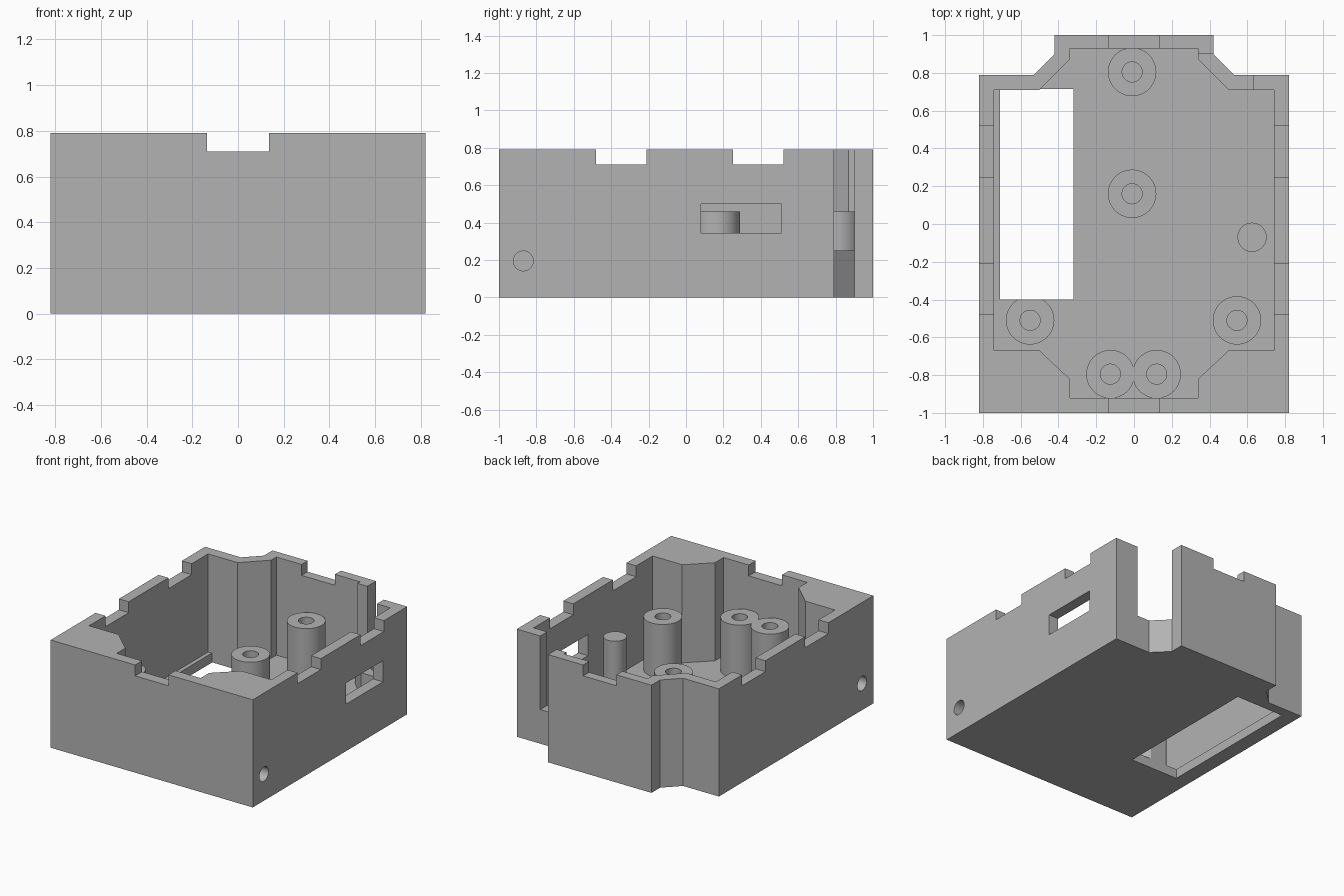
import bpy, bmesh

old = bpy.data.objects.get("Cube")
if old:
    bpy.data.objects.remove(old, do_unlink=True)

grey = bpy.data.materials.new("plain grey")
grey.use_nodes = True
COLOUR = (0.45, 0.45, 0.45, 1)
grey.diffuse_color = COLOUR
grey.node_tree.nodes["Principled BSDF"].inputs["Base Color"].default_value = COLOUR

HEIGHT, FLOOR, POST_TOP = 0.79, 0.07, 0.46


def prism(name, outline, z0, z1):
    """Extrude a plan outline from z0 to z1."""
    bm = bmesh.new()
    face = bm.faces.new([bm.verts.new((x, y, z0)) for x, y in outline])
    top = bmesh.ops.extrude_face_region(bm, geom=[face])["geom"]
    verts = [v for v in top if isinstance(v, bmesh.types.BMVert)]
    bmesh.ops.translate(bm, verts=verts, vec=(0, 0, z1 - z0))
    bmesh.ops.recalc_face_normals(bm, faces=bm.faces)
    mesh = bpy.data.meshes.new(name)
    bm.to_mesh(mesh)
    bm.free()
    mesh.materials.append(grey)
    obj = bpy.data.objects.new(name, mesh)
    bpy.context.collection.objects.link(obj)
    return obj


def box(name, x0, x1, y0, y1, z0, z1):
    return prism(name, [(x0, y0), (x1, y0), (x1, y1), (x0, y1)], z0, z1)


def cylinder(name, centre, radius, depth, rotation=(0, 0, 0)):
    bpy.ops.mesh.primitive_cylinder_add(vertices=48, radius=radius, depth=depth,
                                        location=centre, rotation=rotation)
    obj = bpy.context.object
    obj.name = name
    obj.data.materials.append(grey)
    return obj


def post(name, x, y, radius):
    base = FLOOR - 0.02
    return cylinder(name, (x, y, (base + POST_TOP) / 2), radius, POST_TOP - base)


def combine(target, tool, operation="DIFFERENCE", keep=False):
    bpy.context.view_layer.objects.active = target
    mod = target.modifiers.new("combine", "BOOLEAN")
    mod.operation, mod.object, mod.solver = operation, tool, "EXACT"
    bpy.ops.object.modifier_apply(modifier=mod.name)
    if not keep:
        bpy.data.objects.remove(tool, do_unlink=True)


def mirrored(half):
    return half + [(-x, y) for x, y in reversed(half)]


# Outer body and stepped inner cavity
shell = prism("case_shell", mirrored([(0.82, -1), (0.82, 0.79), (0.53, 0.79),
                                      (0.42, 0.9), (0.42, 1)]), 0, HEIGHT)
combine(shell, prism("cavity", mirrored([
    (0.34, -0.92), (0.34, -0.82), (0.5, -0.67), (0.74, -0.67),
    (0.74, 0.71), (0.5, 0.71), (0.34, 0.87), (0.34, 0.93)]), FLOOR, 1))

# Notches in the rim: front and back, then two along each side
for y0, y1 in ((-1.1, -0.9), (0.91, 1.1)):
    combine(shell, box("rim_notch", -0.135, 0.135, y0, y1, 0.71, 1))
for y0, y1 in ((-0.48, -0.21), (0.25, 0.52)):
    combine(shell, box("side_notch", -1, 1, y0, y1, 0.71, 1))

# Open back corner and the slot in the left wall
combine(shell, box("corner_gap", 0.3, 0.63, 0.6, 0.9, 0.25, 1))
combine(shell, box("wall_slot", 0.7, 0.9, 0.08, 0.51, 0.345, 0.5))

# Blind round holes in the sides of the front block
for side in (-1, 1):
    combine(shell, cylinder("side_hole", (side * 0.75, -0.87, 0.195), 0.053, 0.6,
                            (0, 1.5708, 0)))

# Hollow screw posts
POSTS = [(-0.01, 0.805), (-0.01, 0.16), (-0.55, -0.51), (0.545, -0.51),
         (-0.125, -0.795), (0.12, -0.795)]
posts = post("screw_posts", *POSTS[0], 0.128)
for x, y in POSTS[1:]:
    combine(posts, post("extra_post", x, y, 0.128), "UNION")
for x, y in POSTS:
    combine(posts, cylinder("screw_hole", (x, y, 0.6), 0.053, 2 * (0.6 - FLOOR)))

# Floor opening, which also trims the post beside it
opening = box("floor_opening", -0.71, -0.32, -0.4, 0.715, -0.1, 0.6)
combine(posts, opening, keep=True)
opening.data.vertices.foreach_get
for v in opening.data.vertices:
    v.co.z = min(v.co.z, FLOOR + 0.05)
combine(shell, opening)

# Solid pin by the left wall
pin = post("support_pin", 0.625, -0.07, 0.077)

bpy.ops.object.select_all(action="DESELECT")
for obj in (shell, posts, pin):
    obj.select_set(True)
    bpy.context.view_layer.objects.active = obj
bpy.ops.object.shade_smooth_by_angle(angle=0.5)
